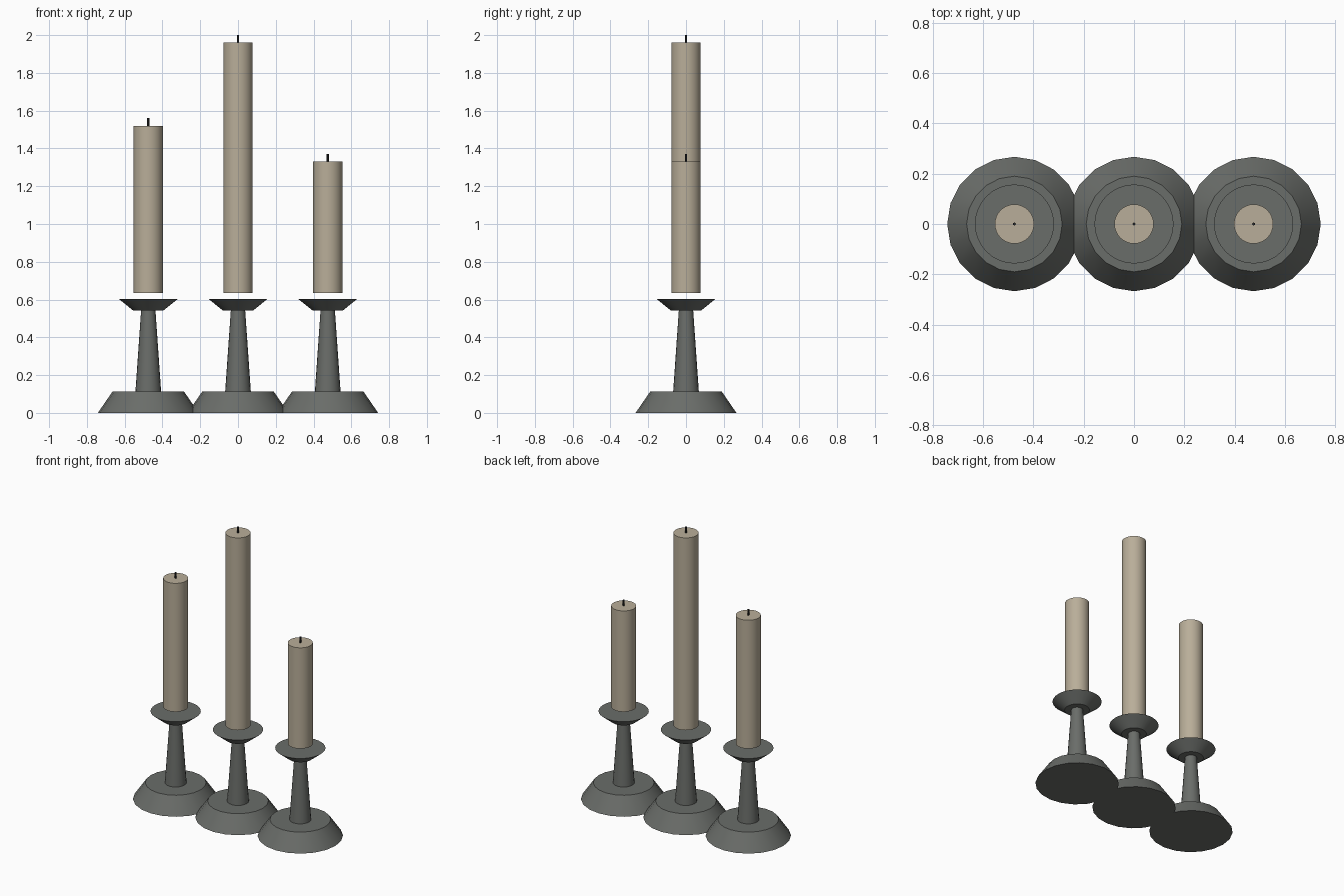
import bpy, math

if "Cube" in bpy.data.objects:
    bpy.data.objects.remove(bpy.data.objects["Cube"])


def make_material(name, rgb):
    mat = bpy.data.materials.new(name)
    mat.diffuse_color = (*rgb, 1.0)
    mat.use_nodes = True
    mat.node_tree.nodes["Principled BSDF"].inputs["Base Color"].default_value = mat.diffuse_color
    return mat


METAL = make_material("dark grey metal", (0.144, 0.153, 0.142))
WAX = make_material("cream wax", (0.485, 0.423, 0.319))
WICK = make_material("charcoal wick", (0.02, 0.02, 0.02))


def cone(name, x, z0, z1, r0, r1, sides, mat):
    """Upright capped cone or cylinder between heights z0 and z1."""
    bpy.ops.mesh.primitive_cone_add(
        vertices=sides, radius1=r0, radius2=r1, depth=z1 - z0,
        location=(x, 0, (z0 + z1) / 2))
    obj = bpy.context.object
    obj.name = name
    obj.data.materials.append(mat)
    bpy.ops.object.shade_smooth_by_angle(angle=math.radians(30))
    return obj


# Three matching holders with candles of different heights
for label, x, top in (("left", -0.475, 1.52),
                      ("middle", 0.0, 1.96),
                      ("right", 0.475, 1.33)):
    # Holder: flared foot, tapered stem and shallow drip dish
    cone(label + "_base", x, 0.0, 0.112, 0.267, 0.19, 20, METAL)
    cone(label + "_stem", x, 0.112, 0.542, 0.068, 0.038, 20, METAL)
    cone(label + "_dish", x, 0.542, 0.604, 0.08, 0.157, 32, METAL)
    # Candle sits just clear of the dish
    cone(label + "_candle", x, 0.635, top, 0.078, 0.078, 32, WAX)
    cone(label + "_wick", x, top, top + 0.04, 0.006, 0.006, 8, WICK)
